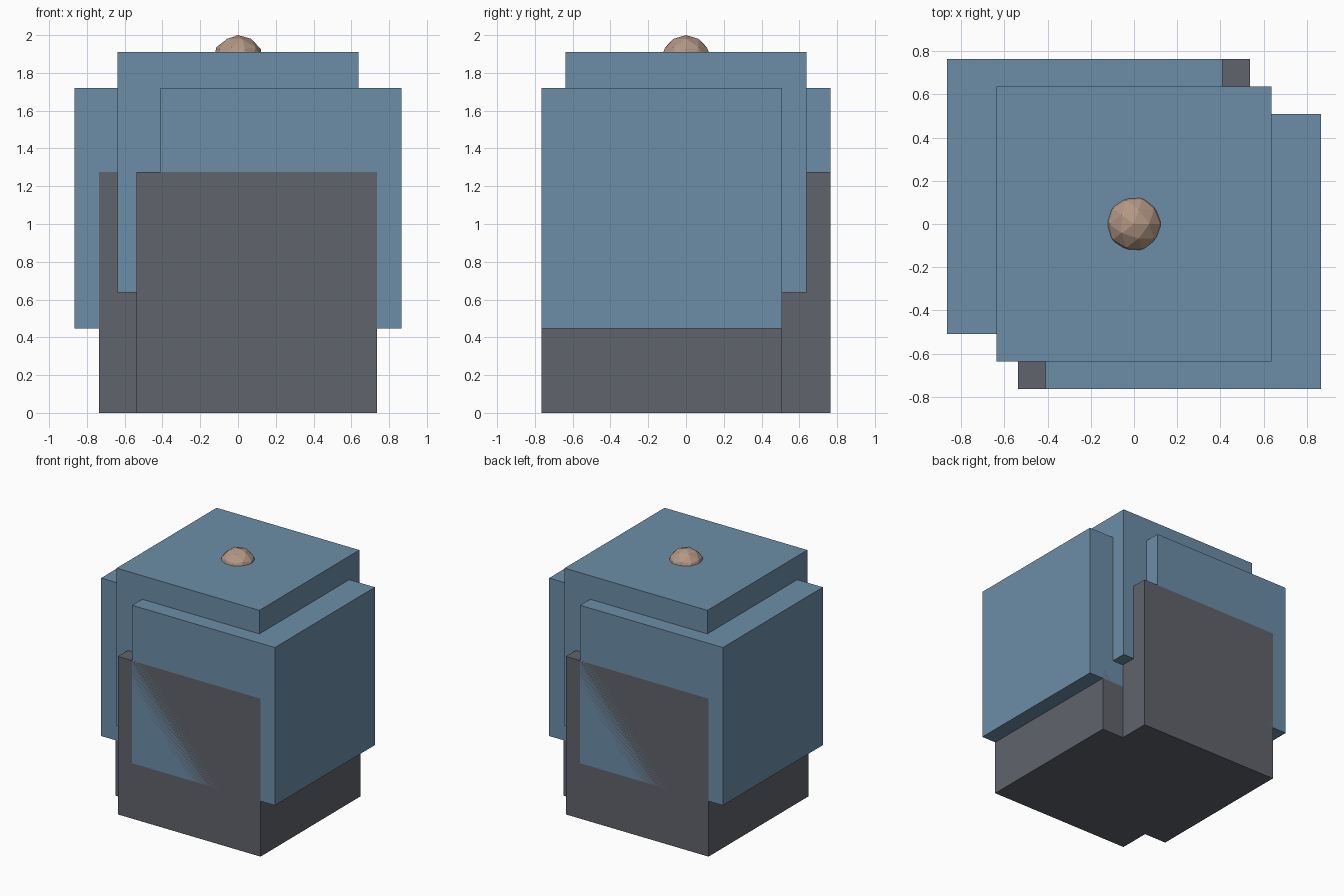
import bpy

if "Cube" in bpy.data.objects:
    bpy.data.objects.remove(bpy.data.objects["Cube"])

SIDE = 1.274  # every block is the same cube


def material(name, color):
    mat = bpy.data.materials.new(name)
    mat.diffuse_color = (*color, 1)
    mat.use_nodes = True
    mat.node_tree.nodes["Principled BSDF"].inputs["Base Color"].default_value = mat.diffuse_color
    return mat


blue = material("blue", (0.15, 0.27, 0.39))
dark = material("dark_grey", (0.115, 0.125, 0.15))
tan = material("tan", (0.45, 0.31, 0.23))


def block(name, x, y, base, mat):
    bpy.ops.mesh.primitive_cube_add(size=SIDE, location=(x, y, base + SIDE / 2))
    obj = bpy.context.object
    obj.name = name
    obj.data.materials.append(mat)


# Staggered pairs: each front block is repeated half a turn round at the back
for label, s in (("front", 1), ("back", -1)):
    block(label + "_lower_block", s * 0.10, s * -0.128, 0, dark)
    block(label + "_middle_block", s * 0.228, s * -0.128, 0.447, blue)

# Central block standing above the pairs
block("top_block", 0, 0, 0.637, blue)

# Faceted knob sunk into the top
bpy.ops.mesh.primitive_ico_sphere_add(subdivisions=2, radius=0.135, location=(0, 0, 1.865))
knob = bpy.context.object
knob.name = "top_knob"
knob.data.materials.append(tan)
